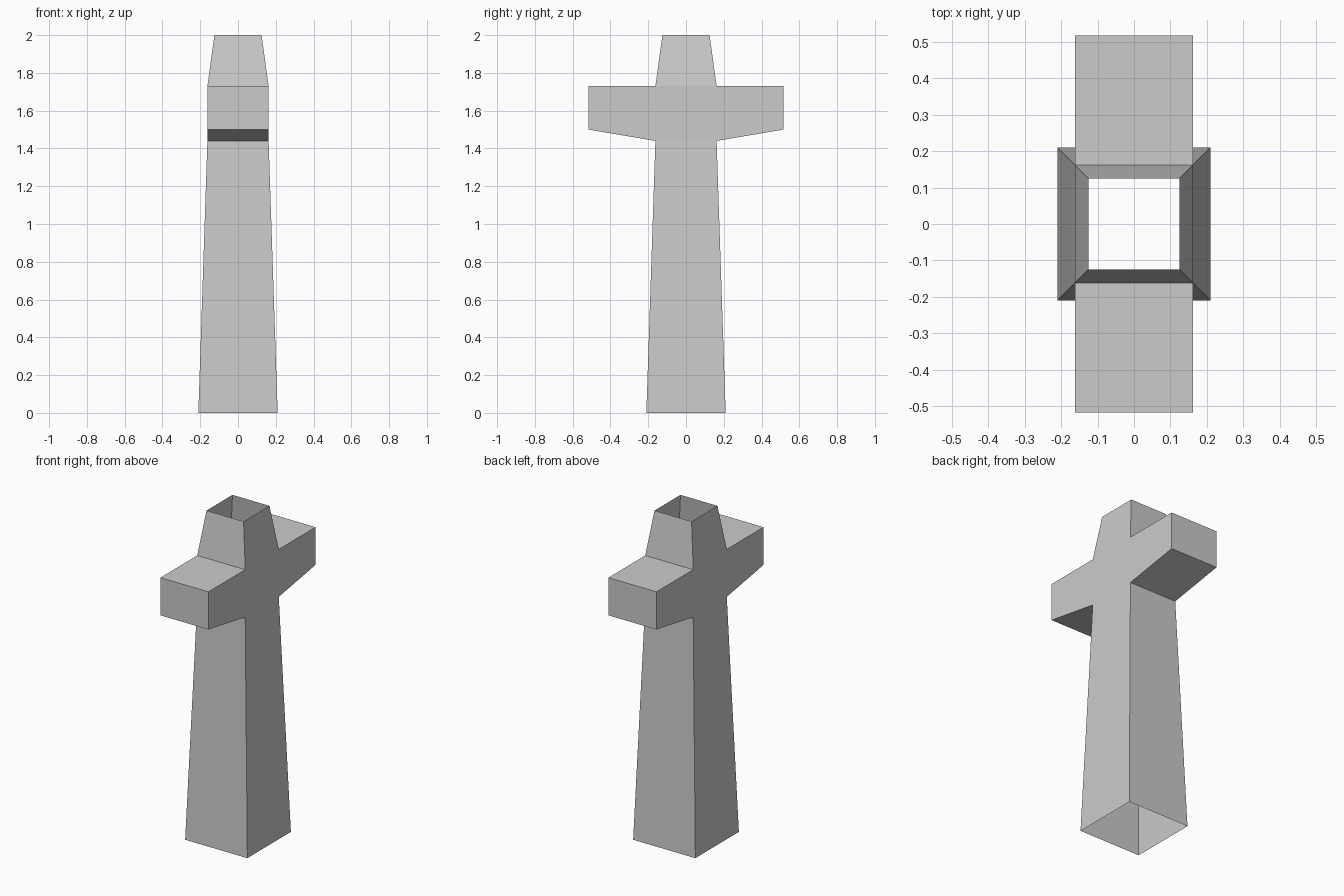
import bpy
import bmesh

if "Cube" in bpy.data.objects:
    bpy.data.objects.remove(bpy.data.objects["Cube"])

bm = bmesh.new()


def ring(half, z):
    """Square ring of four vertices, counter-clockwise from above."""
    return [bm.verts.new((sx * half, sy * half, z))
            for sx, sy in ((-1, -1), (1, -1), (1, 1), (-1, 1))]


# Hollow tapered shaft, open at the top and bottom: (half width, height)
PROFILE = [(0.21, 0.0), (0.162, 1.44), (0.162, 1.73), (0.125, 2.0)]
rings = [ring(half, z) for half, z in PROFILE]
arm_roots = []
for level, (low, high) in enumerate(zip(rings, rings[1:])):
    for i in range(4):
        j = (i + 1) % 4
        face = bm.faces.new((low[i], low[j], high[j], high[i]))
        if level == 1 and i in (0, 2):
            arm_roots.append(face)

# Front and back arms, extruded from the straight band with a sloping underside
ends = bmesh.ops.extrude_discrete_faces(bm, faces=arm_roots)["faces"]
for face in ends:
    for v in face.verts:
        v.co.y = 0.517 if v.co.y > 0 else -0.517
        if v.co.z < 1.6:
            v.co.z = 1.50

bm.normal_update()
mesh = bpy.data.meshes.new("cross_post")
bm.to_mesh(mesh)
bm.free()
post = bpy.data.objects.new("cross_post", mesh)
bpy.context.collection.objects.link(post)
